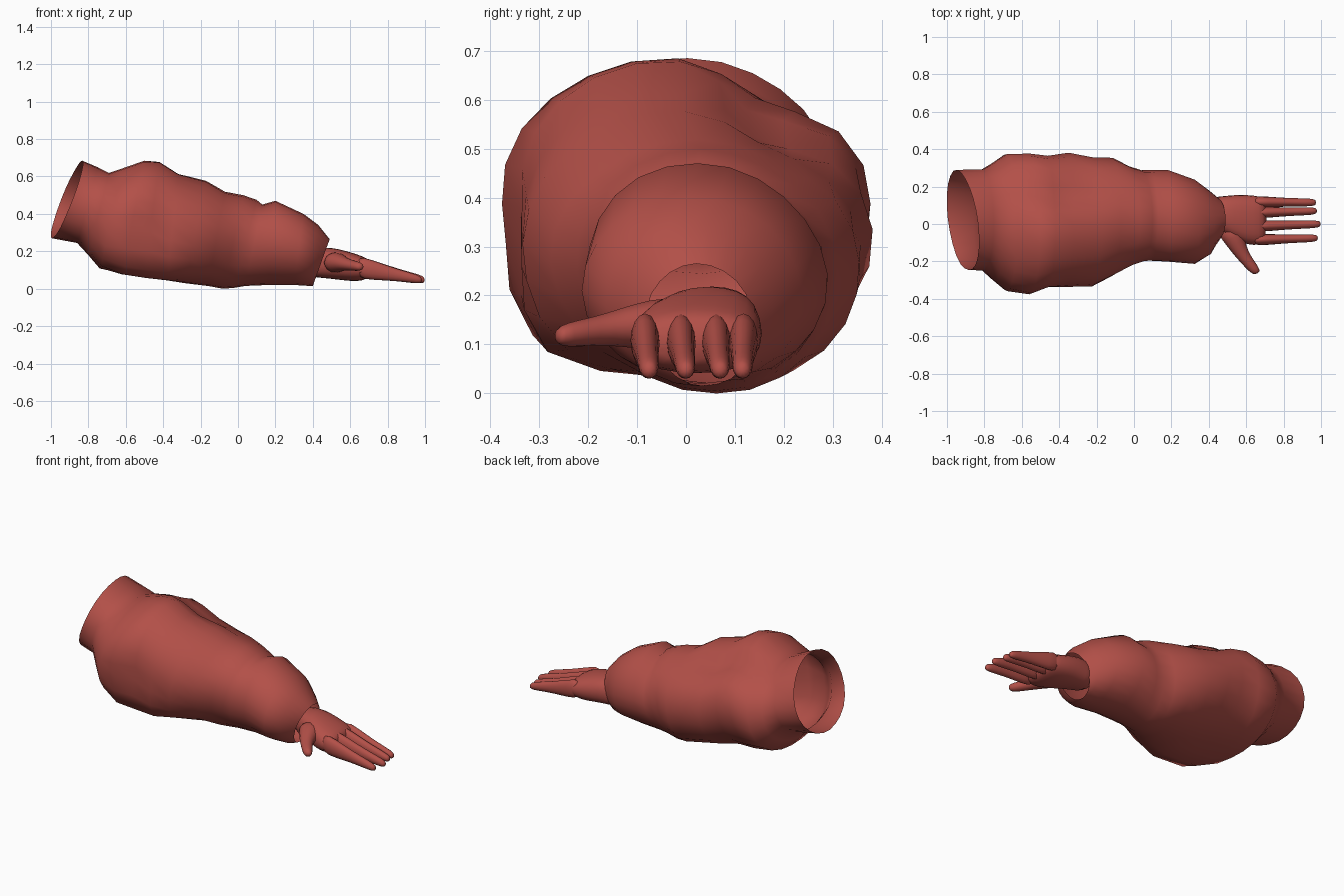
import bpy, bmesh, math

cube = bpy.data.objects.get("Cube")
if cube:
    bpy.data.objects.remove(cube, do_unlink=True)

red = bpy.data.materials.new("brick_red")
red.use_nodes = True
colour = (0.45, 0.08, 0.065, 1)
red.diffuse_color = colour
red.node_tree.nodes["Principled BSDF"].inputs["Base Color"].default_value = colour


def bump(value, centre, width):
    return math.exp(-((value - centre) / width) ** 2)


def cloth(a, x):
    """Radius factor of the sleeve: folds, a sag low in front, a dent high behind."""
    folds = .02 * abs(math.cos(a)) * math.sin(3 * a + 12 * x)
    sag = .3 * bump(a, math.radians(226), .42) * bump(x, -.48, .25)
    dent = .25 * bump(a, math.radians(57), .38) * bump(x, -.42, .25)
    return 1 + folds + sag - dent


def loft(name, rings, sides, capped, shape=None, skew=0.0, lip=0.0, subdivide=0, power=1.0):
    """Skin rings given as (top x, bottom x, y min, y max, z min, z max)."""
    bm = bmesh.new()
    loops = []
    for i, (xt, xb, y0, y1, z0, z1) in enumerate(rings):
        loop = []
        for k in range(sides):
            a = 2 * math.pi * k / sides
            c, s = math.cos(a), math.sin(a)
            c = math.copysign(abs(c) ** power, c)
            s = math.copysign(abs(s) ** power, s)
            r = shape(a, (xt + xb) / 2) if shape else 1
            y = (y0 + y1) / 2 + r * c * (y1 - y0) / 2 + skew * s * (z1 - z0)
            z = (z0 + z1) / 2 + r * s * (z1 - z0) / 2
            x = (xt + xb) / 2 + s * (xt - xb) / 2
            # The first ring may reach further out at its lower back
            if i == 0:
                x -= lip * (.5 + .5 * math.cos(a + .7))
            loop.append(bm.verts.new((x, y, z)))
        loops.append(loop)
    for a, b in zip(loops, loops[1:]):
        for k in range(sides):
            n = (k + 1) % sides
            bm.faces.new((a[k], a[n], b[n], b[k]))
    if capped:
        bm.faces.new(loops[0][::-1])
        bm.faces.new(loops[-1])
    bmesh.ops.recalc_face_normals(bm, faces=bm.faces)
    for f in bm.faces:
        f.smooth = True
    mesh = bpy.data.meshes.new(name)
    bm.to_mesh(mesh)
    bm.free()
    mesh.materials.append(red)
    obj = bpy.data.objects.new(name, mesh)
    bpy.context.collection.objects.link(obj)
    if subdivide:
        smooth = obj.modifiers.new("smooth", "SUBSURF")
        smooth.levels = smooth.render_levels = subdivide
    return obj


# Puffy sleeve, open at the shoulder and the cuff
loft("sleeve", [
    (-.82, -.93, -.25, .285, .27, .685),
    (-.75, -.86, -.25, .29, .245, .65),
    (-.69, -.80, -.30, .33, .18, .62),
    (-.62, -.74, -.35, .38, .11, .645),
    (-.50, -.62, -.37, .38, .085, .69),
    (-.42, -.50, -.34, .36, .075, .685),
    (-.32, -.38, -.34, .375, .05, .62),
    (-.17, -.28, -.33, .36, .03, .58),
    (-.07, -.16, -.27, .36, .015, .52),
    (.03, -.08, -.22, .31, .0, .50),
    (.10, -.02, -.20, .285, .005, .475),
    (.13, .04, -.20, .285, .015, .45),
    (.20, .16, -.205, .285, .02, .47),
    (.35, .30, -.21, .24, .02, .40),
    (.43, .38, -.16, .18, .015, .34),
    (.49, .40, -.08, .14, .015, .265),
], 24, False, shape=cloth, skew=-.035, lip=.08)

# Palm and wrist
loft("palm", [
    (.36, .36, -.01, .14, .06, .20),
    (.46, .46, -.04, .15, .055, .228),
    (.54, .54, -.09, .16, .045, .215),
    (.61, .61, -.117, .16, .037, .195),
    (.67, .67, -.117, .153, .04, .175),
    (.71, .71, -.105, .14, .065, .15),
], 12, True, subdivide=1, power=.8)

# Four fingers sloping down to the tips: base y, tip y, tip x
fingers = {"index_finger": (-.085, -.075, .985), "middle_finger": (-.012, .0, 1.0),
           "ring_finger": (.06, .07, .98), "little_finger": (.118, .115, .975)}
for name, (base, tip, end) in fingers.items():
    rings = []
    for t, w, h in ((0, .036, .068), (.25, .032, .058), (.5, .026, .042), (.72, .024, .032),
                    (.93, .023, .026), (1, .014, .015)):
        x = .63 + (end - .63) * t
        y = base + (tip - base) * t
        z = .118 - .072 * t
        rings.append((x, x, y - w, y + w, z - h, z + h))
    loft(name, rings, 8, True, subdivide=1)

# Thumb, lofted along its own axis and then swung outward
rings = []
for x, y, z, w, h in ((0, .0, -.015, .08, .065), (.07, .005, -.015, .065, .058),
                      (.14, .0, -.02, .046, .042), (.2, .008, -.028, .036, .032),
                      (.275, .026, -.036, .031, .028), (.3, .032, -.038, .018, .016)):
    rings.append((x, x, y - w, y + w, z - h, z + h))
thumb = loft("thumb", rings, 8, True, subdivide=1)
thumb.location = (.50, -.01, .155)
thumb.rotation_euler.z = math.radians(-64)
